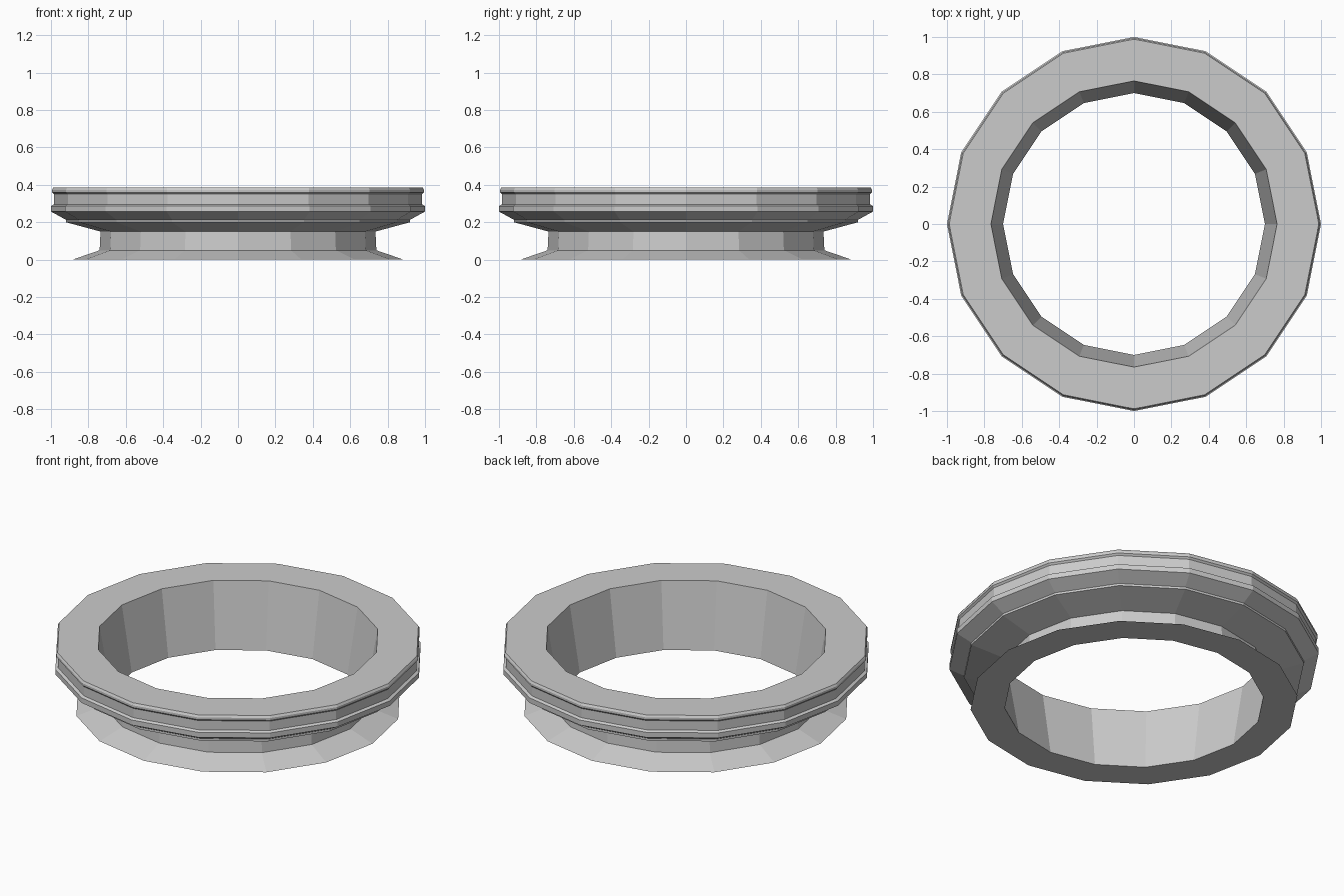
import bpy, bmesh
from math import cos, sin, tau

if "Cube" in bpy.data.objects:
    bpy.data.objects.remove(bpy.data.objects["Cube"])

SIDES = 16

# Closed cross-section (radius, height): bottom flange, neck, rim, bore
PROFILE = [
    (0.70, 0.0), (0.885, 0.0), (0.74, 0.05), (0.735, 0.15),
    (0.92, 0.20), (0.92, 0.213), (1.0, 0.257), (1.0, 0.287),
    (0.985, 0.295), (0.985, 0.35), (0.995, 0.36), (0.995, 0.373),
    (0.988, 0.385), (0.765, 0.385),
]


def lathe(name, profile, sides):
    bm = bmesh.new()
    rings = [[bm.verts.new((r * cos(tau * i / sides), r * sin(tau * i / sides), z))
              for r, z in profile] for i in range(sides)]
    n = len(profile)
    for i in range(sides):
        a, b = rings[i], rings[(i + 1) % sides]
        for j in range(n):
            k = (j + 1) % n
            bm.faces.new((a[j], b[j], b[k], a[k]))
    bmesh.ops.recalc_face_normals(bm, faces=bm.faces)
    mesh = bpy.data.meshes.new(name)
    bm.to_mesh(mesh)
    bm.free()
    obj = bpy.data.objects.new(name, mesh)
    bpy.context.collection.objects.link(obj)
    return obj


# Flanged ring, flat shaded
lathe("flanged_ring", PROFILE, SIDES)
